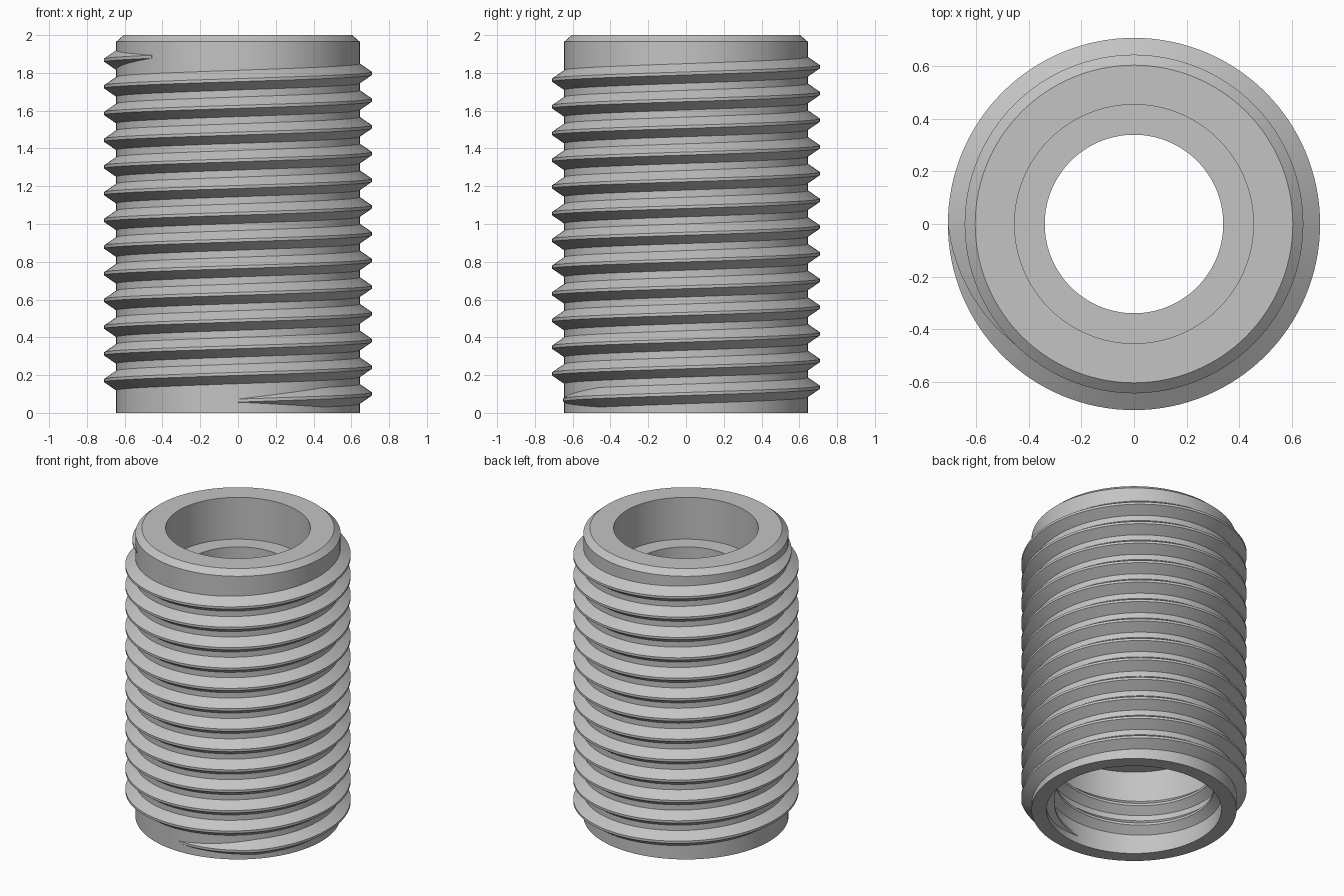
import bpy, bmesh, math

cube = bpy.data.objects.get("Cube")
if cube:
    bpy.data.objects.remove(cube, do_unlink=True)

SEG = 128
PITCH = 0.1414

steel = bpy.data.materials.new("grey metal")
steel.use_nodes = True
GREY = (0.55, 0.55, 0.55, 1)
steel.diffuse_color = GREY
steel.node_tree.nodes["Principled BSDF"].inputs["Base Color"].default_value = GREY


def make_object(name, bm):
    bmesh.ops.recalc_face_normals(bm, faces=bm.faces)
    mesh = bpy.data.meshes.new(name)
    bm.to_mesh(mesh)
    bm.free()
    mesh.materials.append(steel)
    obj = bpy.data.objects.new(name, mesh)
    bpy.context.collection.objects.link(obj)
    bpy.ops.object.select_all(action='DESELECT')
    bpy.context.view_layer.objects.active = obj
    obj.select_set(True)
    bpy.ops.object.shade_smooth_by_angle(angle=math.radians(25))
    return obj


def skin(bm, rings, closed):
    """Join matching rings of vertices with quads."""
    pairs = list(zip(rings, rings[1:]))
    if closed:
        pairs.append((rings[-1], rings[0]))
    for a, b in pairs:
        for i in range(len(a)):
            j = (i + 1) % len(a)
            bm.faces.new((a[i], a[j], b[j], b[i]))


def point(bm, r, angle, z):
    return bm.verts.new((r * math.cos(angle), r * math.sin(angle), z))


def lathe(name, profile):
    bm = bmesh.new()
    rings = [[point(bm, r, math.tau * k / SEG, z) for r, z in profile]
             for k in range(SEG)]
    skin(bm, rings, closed=True)
    return make_object(name, bm)


def thread(name, root, depth, z_start, turns, half_base=0.052,
           half_crest=0.008, fade_turns=0.125):
    """Sweep a tooth along a right-handed helix; negative depth points inward."""
    bm = bmesh.new()
    steps = round(turns * SEG)
    buried = root - math.copysign(0.012, depth)
    rings = []
    for k in range(steps + 1):
        turn = k / SEG
        fade = min(1, turn / fade_turns, (steps / SEG - turn) / fade_turns)
        fade = max(fade, 0.03)
        half = half_crest + (half_base - half_crest) * fade
        crest = root + depth * fade
        z = z_start + PITCH * turn
        angle = math.tau * turn - math.pi / 2
        tooth = [(buried, -half), (root, -half), (crest, -half_crest),
                 (crest, half_crest), (root, half), (buried, half)]
        rings.append([point(bm, r, angle, z + dz) for r, dz in tooth])
    skin(bm, rings, closed=False)
    bm.faces.new(rings[0])
    bm.faces.new(rings[-1])
    return make_object(name, bm)


# Sleeve: chamfered top, upper counterbore, narrow bore, wide lower socket
lathe("sleeve_body", [
    (0.645, 0), (0.645, 1.965), (0.605, 2), (0.455, 2), (0.455, 1.71),
    (0.34, 1.71), (0.34, 0.59), (0.55, 0.59), (0.55, 0)])

# Outer thread
thread("outer_thread", 0.645, 0.064, 0.065, 12.875)

# Thread inside the lower socket
thread("socket_thread", 0.55, -0.05, 0.06, 2.6)
